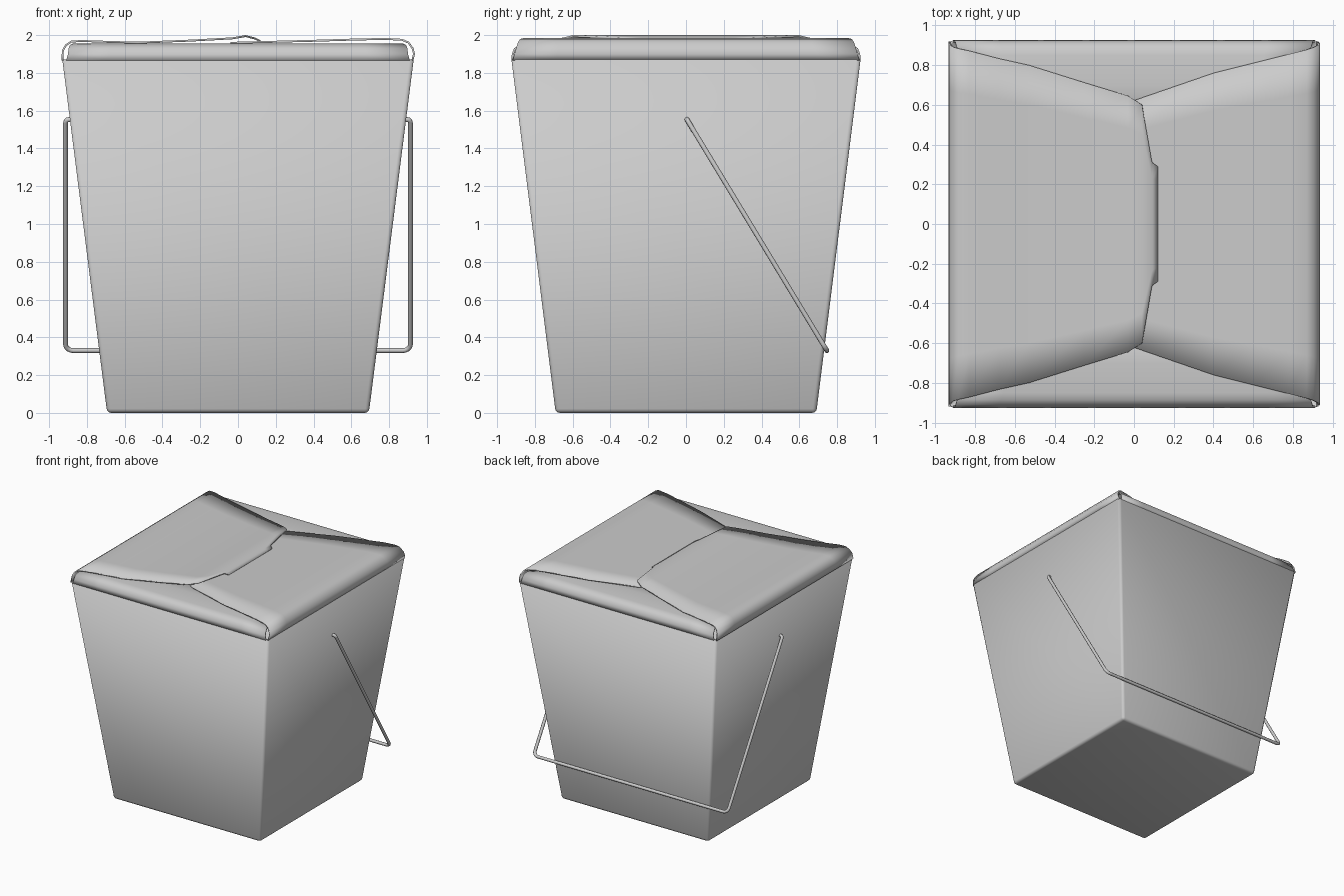
import bpy, bmesh
from math import radians, sin, cos, pi
from mathutils import Matrix, Vector

if "Cube" in bpy.data.objects:
    bpy.data.objects.remove(bpy.data.objects["Cube"])


def finish(name, bm, thick=0.0, angle=40):
    me = bpy.data.meshes.new(name)
    bm.to_mesh(me)
    bm.free()
    ob = bpy.data.objects.new(name, me)
    bpy.context.collection.objects.link(ob)
    bpy.ops.object.select_all(action='DESELECT')
    ob.select_set(True)
    bpy.context.view_layer.objects.active = ob
    if thick:
        m = ob.modifiers.new("card_thickness", 'SOLIDIFY')
        m.thickness = thick
        m.offset = -1
    bpy.ops.object.shade_smooth_by_angle(angle=radians(angle))
    return ob


# Tapered carton with an open top
bm = bmesh.new()
bmesh.ops.create_cube(bm, size=2)
for v in bm.verts:
    top = v.co.z > 0
    v.co.x *= 0.93 if top else 0.693
    v.co.y *= 0.924 if top else 0.69
    v.co.z = 1.87 if top else 0
bmesh.ops.delete(bm, geom=[f for f in bm.faces if f.normal.z > 0.9 or
                           all(v.co.z > 1 for v in f.verts)], context='FACES')
edges = [e for e in bm.edges if any(v.co.z < 1 for v in e.verts)]
bmesh.ops.bevel(bm, geom=edges, offset=0.022, segments=3, profile=0.5, affect='EDGES')
bmesh.ops.recalc_face_normals(bm, faces=bm.faces)
if min(bm.faces, key=lambda f: f.calc_center_median().z).normal.z > 0:
    bmesh.ops.reverse_faces(bm, faces=bm.faces)
finish("carton_body", bm, 0.01)


# Folded lid flaps: rows of (distance, height, half width), turned about z
def flap(name, rows, turn, cols=8):
    bm = bmesh.new()
    grid = [[bm.verts.new((u, w * (2 * j / cols - 1), z)) for j in range(cols + 1)]
            for u, z, w in rows]
    for a, b in zip(grid, grid[1:]):
        for j in range(cols):
            bm.faces.new((a[j], b[j], b[j + 1], a[j + 1]))
    bmesh.ops.rotate(bm, verts=bm.verts, matrix=Matrix.Rotation(radians(turn), 3, 'Z'))
    finish(name, bm, 0.01)


flap("left_flap", [(-.935, 1.865, .918), (-.932, 1.92, .903), (-.915, 1.95, .892),
                   (-.885, 1.97, .883), (-.83, 1.974, .872), (-.68, 1.969, .833),
                   (-.53, 1.965, .80), (-.25, 1.976, .712), (-.03, 1.988, .645),
                   (.04, 2.0, .60), (.09, 1.987, .315), (.097, 1.984, .305),
                   (.12, 1.972, .29)], 0)
flap("right_flap", [(-.928, 1.865, .918), (-.937, 1.90, .908), (-.93, 1.93, .90),
                    (-.905, 1.965, .888), (-.87, 1.98, .877), (-.78, 1.985, .855),
                    (-.6, 1.981, .81), (-.4, 1.975, .76), (0, 1.965, .622),
                    (.04, 1.964, .59)], 180)
end_rows = [(-.925, 1.865, .91), (-.922, 1.90, .90), (-.91, 1.93, .897),
            (-.885, 1.948, .89), (-.85, 1.955, .875), (-.7, 1.955, .83),
            (-.4, 1.953, .74)]
flap("front_flap", end_rows, 90)
flap("back_flap", end_rows, 270)

# Bent wire handle: right half mirrored to the left
direction = Vector((0, .745, -1.23)).normalized()
pivot = Vector((0, .005, 1.553))
length = 1.43
half = [(.86, 0)]
for k in range(4):
    a = k * pi / 6
    half.append((.895 + .018 * sin(a), .018 - .018 * cos(a)))
for k in range(6):
    a = k * pi / 10
    half.append((.873 + .04 * cos(a), length - .04 + .04 * sin(a)))
path = half + [(-x, d) for x, d in reversed(half)]
cu = bpy.data.curves.new("wire_handle", 'CURVE')
cu.dimensions = '3D'
cu.bevel_depth = 0.013
cu.bevel_resolution = 2
cu.use_fill_caps = True
sp = cu.splines.new('POLY')
sp.points.add(len(path) - 1)
for p, (x, d) in zip(sp.points, path):
    c = pivot + direction * d
    p.co = (x, c.y, c.z, 1)
wire = bpy.data.objects.new("wire_handle", cu)
bpy.context.collection.objects.link(wire)
bpy.ops.object.select_all(action='DESELECT')
wire.select_set(True)
bpy.context.view_layer.objects.active = wire
bpy.ops.object.convert(target='MESH')
bpy.ops.object.shade_smooth_by_angle(angle=radians(50))
